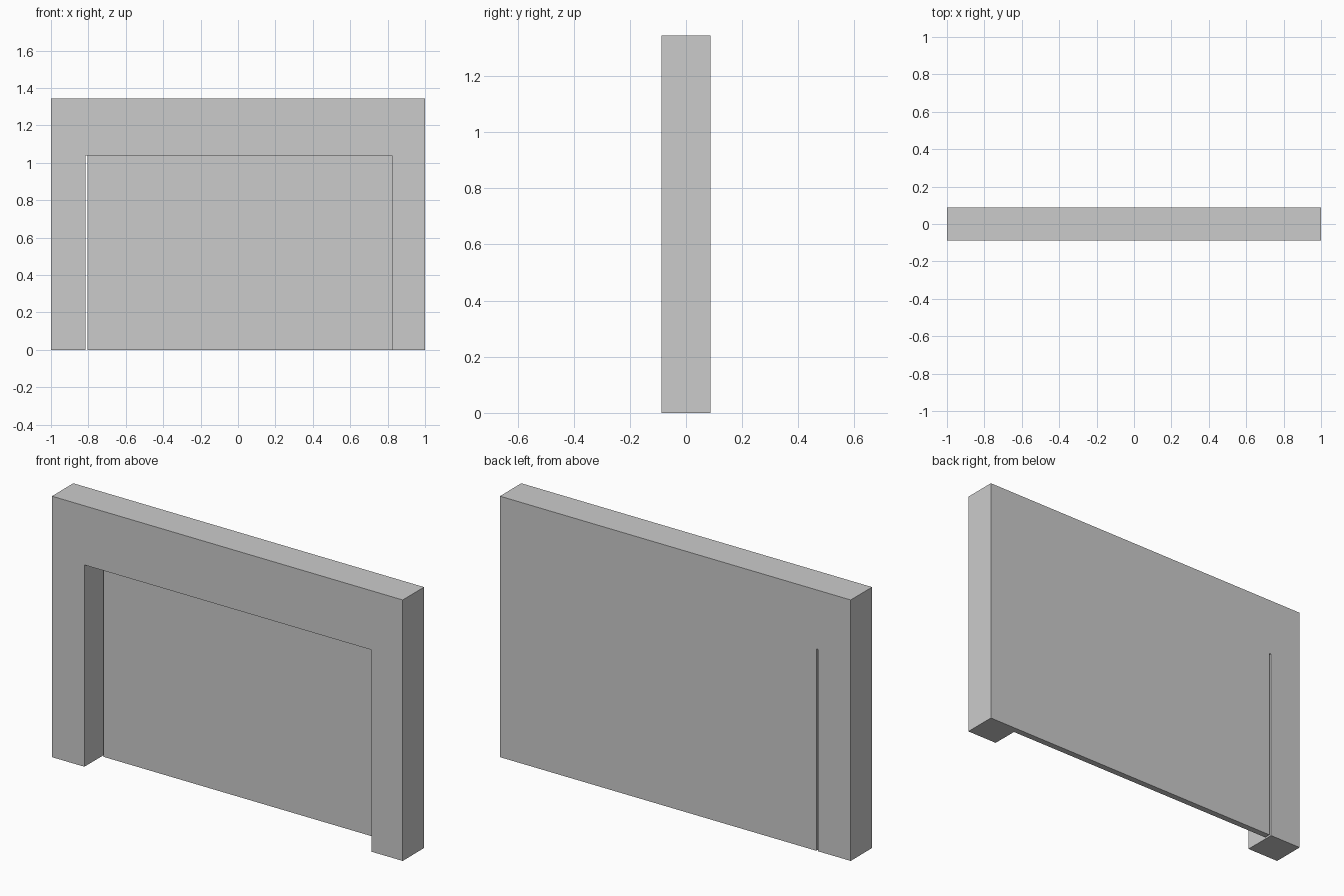
import bpy, bmesh

if "Cube" in bpy.data.objects:
    bpy.data.objects.remove(bpy.data.objects["Cube"])

HALF_DEPTH = 0.087
HEIGHT = 1.345
LEFT, RIGHT, OPEN_TOP = -0.815, 0.823, 1.04
DOOR_FRONT = 0.054
COUNT, SEAM = 5, 0.011
PITCH = (RIGHT - LEFT) / COUNT


def extrude_profile(name, points, y0, y1, material=None):
    """Extrude an (x, z) outline from y0 back to y1."""
    bm = bmesh.new()
    face = bm.faces.new([bm.verts.new((x, y0, z)) for x, z in points])
    result = bmesh.ops.extrude_face_region(bm, geom=[face])
    verts = [g for g in result["geom"] if isinstance(g, bmesh.types.BMVert)]
    bmesh.ops.translate(bm, verts=verts, vec=(0, y1 - y0, 0))
    bmesh.ops.recalc_face_normals(bm, faces=bm.faces)
    mesh = bpy.data.meshes.new(name)
    bm.to_mesh(mesh)
    bm.free()
    obj = bpy.data.objects.new(name, mesh)
    bpy.context.collection.objects.link(obj)
    if material:
        mesh.materials.append(material)
    return obj


def slab(name, x0, x1, material=None):
    outline = [(x0, 0), (x1, 0), (x1, OPEN_TOP), (x0, OPEN_TOP)]
    return extrude_profile(name, outline, DOOR_FRONT, HALF_DEPTH, material)


dark = bpy.data.materials.new("dark_grey")
dark.diffuse_color = (0.65, 0.65, 0.65, 1)
dark.use_nodes = True
dark.node_tree.nodes["Principled BSDF"].inputs["Base Color"].default_value = dark.diffuse_color

# Wall with the doorway cut out of its outline
extrude_profile("door_surround",
                [(-1, 0), (LEFT, 0), (LEFT, OPEN_TOP), (RIGHT, OPEN_TOP),
                 (RIGHT, 0), (1, 0), (1, HEIGHT), (-1, HEIGHT)],
                -HALF_DEPTH, HALF_DEPTH)

# Door panels flush with the back, seam strips between, open gap at the left jamb
for i in range(COUNT):
    x = LEFT + i * PITCH
    slab(f"door_panel_{i + 1}", x + SEAM, x + PITCH, dark)
    if i:
        slab(f"seam_strip_{i}", x, x + SEAM)
